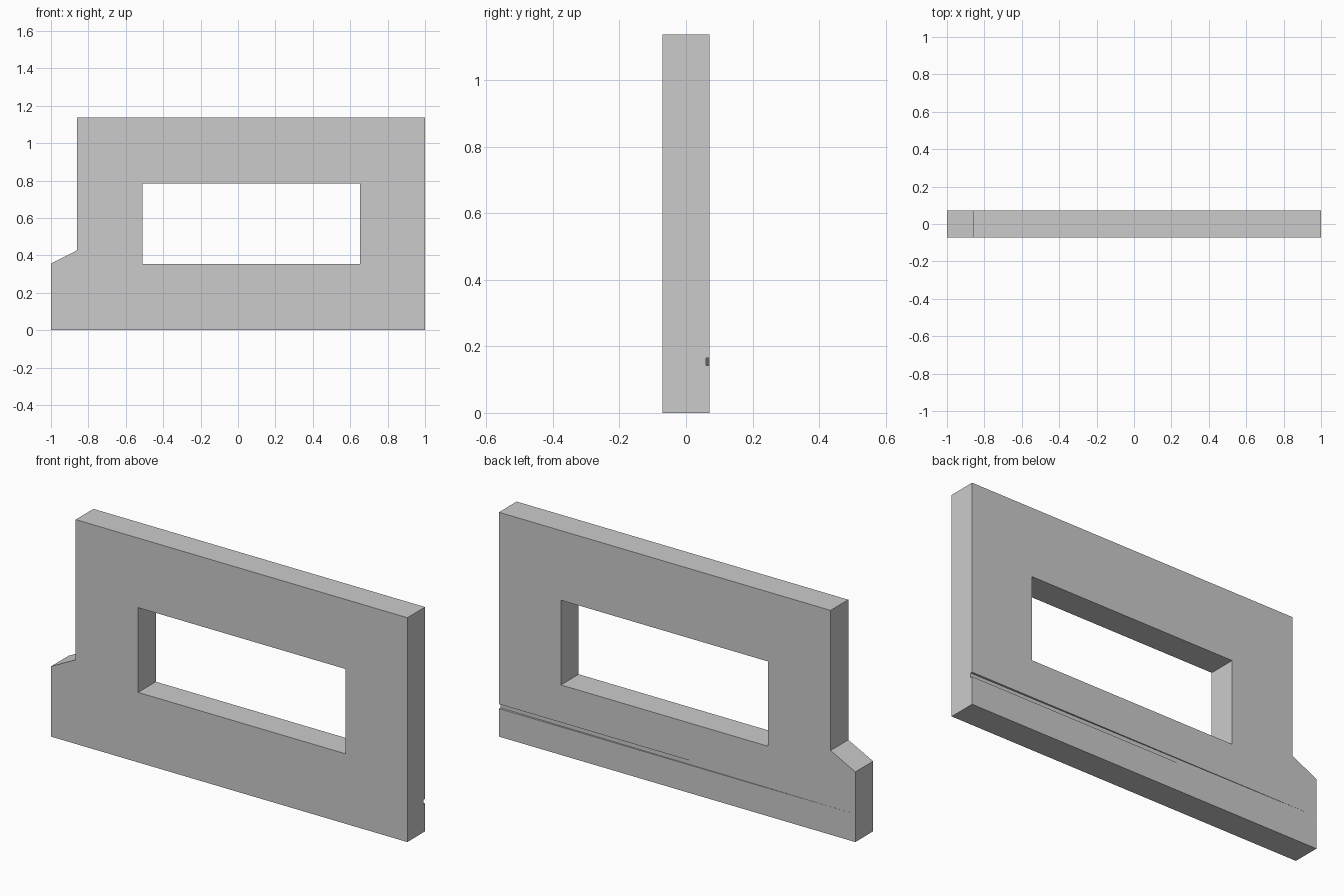
import bpy, bmesh
from mathutils import Vector

if "Cube" in bpy.data.objects:
    bpy.data.objects.remove(bpy.data.objects["Cube"])

HALF = 0.071  # half of the panel thickness


def prism(name, points, offset):
    """Extrude a flat outline of 3D points along an offset."""
    bm = bmesh.new()
    face = bm.faces.new([bm.verts.new(p) for p in points])
    ext = bmesh.ops.extrude_face_region(bm, geom=[face])
    moved = [g for g in ext["geom"] if isinstance(g, bmesh.types.BMVert)]
    bmesh.ops.translate(bm, verts=moved, vec=Vector(offset))
    bmesh.ops.recalc_face_normals(bm, faces=bm.faces)
    mesh = bpy.data.meshes.new(name)
    bm.to_mesh(mesh)
    bm.free()
    obj = bpy.data.objects.new(name, mesh)
    bpy.context.collection.objects.link(obj)
    return obj


def cut(target, cutter):
    """Subtract a cutter, apply the result and remove the cutter."""
    mod = target.modifiers.new(cutter.name, 'BOOLEAN')
    mod.operation = 'DIFFERENCE'
    mod.solver = 'EXACT'
    mod.object = cutter
    cutter.hide_render = True
    bpy.context.view_layer.objects.active = target
    bpy.ops.object.modifier_apply(modifier=mod.name)
    bpy.data.objects.remove(cutter)


# Wall panel with a sloped shoulder on the left
outline = [(-1, 0), (1, 0), (1, 1.138), (-0.861, 1.138),
           (-0.861, 0.427), (-1, 0.356)]
panel = prism("wall_panel", [(x, -HALF, z) for x, z in outline],
              (0, 2 * HALF, 0))

# Window opening
window = [(-0.511, 0.355), (0.652, 0.355), (0.652, 0.785), (-0.511, 0.785)]
cut(panel, prism("window_cutter", [(x, -0.2, z) for x, z in window],
                 (0, 0.4, 0)))

# Shallow groove on the back, running out toward the left end
x0, x1 = -0.995, 1.0
slope = 0.011 / (x1 - x0)
ramp = [(x0 - 0.1, HALF + 0.1 * slope), (x1 + 0.1, HALF - 0.011 - 0.1 * slope),
        (x1 + 0.1, HALF + 0.05), (x0 - 0.1, HALF + 0.05)]
cut(panel, prism("groove_cutter", [(x, y, 0.142) for x, y in ramp],
                 (0, 0, 0.023)))
